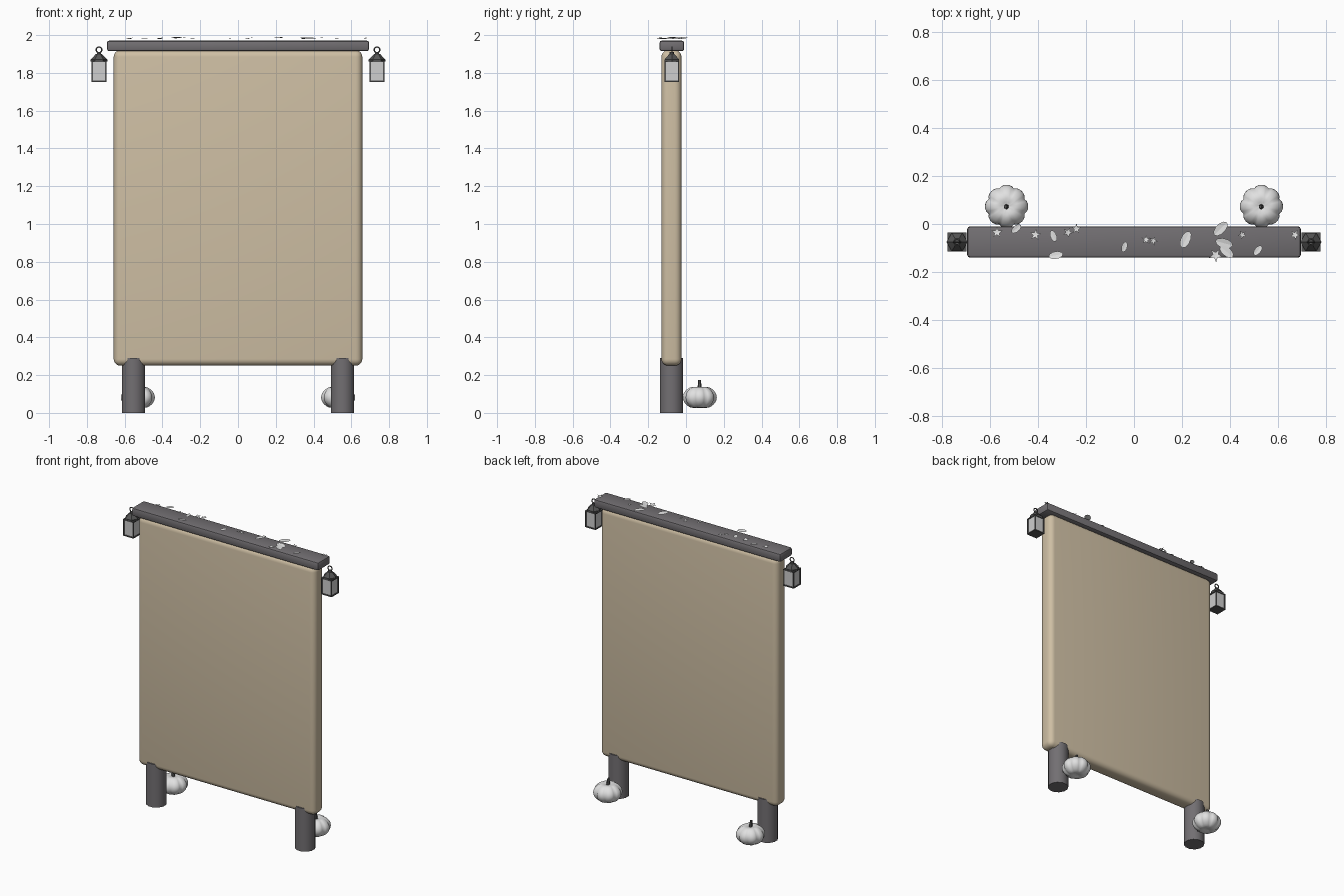
import bpy, bmesh, math, random
from mathutils import Matrix, Vector

cube = bpy.data.objects.get("Cube")
if cube:
    bpy.data.objects.remove(cube, do_unlink=True)
random.seed(4)


def material(name, r, g, b):
    m = bpy.data.materials.new(name)
    m.use_nodes = True
    m.diffuse_color = (r, g, b, 1)
    m.node_tree.nodes["Principled BSDF"].inputs["Base Color"].default_value = (r, g, b, 1)
    return m


tan = material("tan panel", 0.62, 0.52, 0.37)
wood = material("grey wood", 0.17, 0.16, 0.17)
metal = material("dark metal", 0.09, 0.09, 0.09)
glass = material("pale glass", 0.62, 0.62, 0.62)
pale = material("pale grey", 0.75, 0.75, 0.75)


def finish(bm, name, mat, smooth=None):
    mesh = bpy.data.meshes.new(name)
    bmesh.ops.recalc_face_normals(bm, faces=bm.faces)
    bm.to_mesh(mesh)
    bm.free()
    ob = bpy.data.objects.new(name, mesh)
    bpy.context.collection.objects.link(ob)
    mesh.materials.append(mat)
    if smooth:
        bpy.ops.object.select_all(action="DESELECT")
        ob.select_set(True)
        bpy.context.view_layer.objects.active = ob
        bpy.ops.object.shade_smooth_by_angle(angle=math.radians(smooth))
    return ob


def add_box(bm, centre, size):
    mat = Matrix.Translation(centre) @ Matrix.Diagonal((*size, 1))
    return bmesh.ops.create_cube(bm, size=1, matrix=mat)["verts"]


def add_cone(bm, x, y, z0, z1, r0, r1, sides, turn=0):
    mat = Matrix.Translation((x, y, (z0 + z1) / 2)) @ Matrix.Rotation(turn, 4, "Z")
    bmesh.ops.create_cone(bm, cap_ends=True, segments=sides, radius1=r0, radius2=r1,
                          depth=z1 - z0, matrix=mat)


def rounded_box(name, centre, size, radius, segments, mat):
    bm = bmesh.new()
    add_box(bm, centre, size)
    bmesh.ops.bevel(bm, geom=bm.edges[:], offset=radius, segments=segments,
                    profile=0.5, affect="EDGES")
    return finish(bm, name, mat, 35)


# Panel and top beam
Y = -0.075
rounded_box("panel", (0, Y - 0.002, 1.085), (1.316, 0.106, 1.67), 0.035, 5, tan)
rounded_box("top_beam", (0, Y, 1.943), (1.388, 0.13, 0.056), 0.012, 2, wood)


def leg(name, x):
    bm = bmesh.new()
    add_cone(bm, x, Y - 0.002, 0, 0.29, 0.064, 0.064, 12, math.pi / 12)
    finish(bm, name, wood, 40)


def pumpkin(name, x):
    # Ribbed, flattened sphere with dimpled poles
    bm = bmesh.new()
    bmesh.ops.create_uvsphere(bm, u_segments=48, v_segments=16, radius=1)
    for v in bm.verts:
        a = math.atan2(v.co.y, v.co.x)
        flat = math.hypot(v.co.x, v.co.y)
        rib = 0.89 + 0.11 * abs(math.cos(4 * a)) ** 0.6
        dimple = 1 - 0.28 * max(0, 1 - flat / 0.5)
        v.co = Vector((x + 0.09 * v.co.x * rib, 0.073 + 0.09 * v.co.y * rib,
                       0.082 + 0.064 * v.co.z * dimple))
    finish(bm, name, pale, 60)
    bm = bmesh.new()
    add_cone(bm, x, 0.072, 0.12, 0.175, 0.012, 0.007, 6)
    for v in bm.verts:
        if v.co.z > 0.15:
            v.co.x -= 0.005
    finish(bm, name + "_stem", metal, 40)


def lantern(name, x):
    bm = bmesh.new()
    add_box(bm, (x, Y, 1.808), (0.068, 0.068, 0.1))
    finish(bm, name + "_glass", glass)
    bm = bmesh.new()
    for z in (1.756, 1.86):
        add_box(bm, (x, Y, z), (0.078, 0.078, 0.007))
    for sx in (-1, 1):
        for sy in (-1, 1):
            add_box(bm, (x + sx * 0.035, Y + sy * 0.035, 1.808), (0.007, 0.007, 0.1))
    add_cone(bm, x, Y, 1.86, 1.871, 0.044, 0.044, 6, math.pi / 6)
    add_cone(bm, x, Y, 1.871, 1.9, 0.044, 0.016, 6, math.pi / 6)
    add_cone(bm, x, Y, 1.9, 1.91, 0.013, 0.011, 6)
    finish(bm, name + "_frame", metal)
    bpy.ops.mesh.primitive_torus_add(location=(x, Y, 1.922), rotation=(math.pi / 2, 0, 0),
                                     major_radius=0.015, minor_radius=0.0035,
                                     major_segments=16, minor_segments=6)
    ring = bpy.context.object
    ring.name = name + "_ring"
    ring.data.materials.append(metal)


for side, s in (("left", 1), ("right", -1)):
    leg(side + "_leg", s * 0.553)
    pumpkin(side + "_pumpkin", s * 0.53)
    lantern(side + "_lantern", s * 0.736)


def leaf(kind, x, y, length, degrees):
    # Star leaves alternate their radius, oval leaves are pointed ellipses
    bm = bmesh.new()
    points = []
    for i in range(10):
        a = math.tau * i / 10
        if kind == "star":
            r = length * (0.5 if i % 2 == 0 else 0.2)
            p = Vector((r * math.cos(a), r * math.sin(a), 0))
        else:
            p = Vector((length * 0.5 * math.cos(a), length * 0.27 * math.sin(a), 0))
        p.z = 0.12 * abs(p.y)
        points.append(bm.verts.new(p))
    hub = bm.verts.new((0, 0, 0))
    for i in range(10):
        bm.faces.new((hub, points[i], points[(i + 1) % 10]))
    tilt = Matrix.Rotation(random.uniform(-0.2, 0.2), 4, "X")
    place = Matrix.Translation((x, y, random.uniform(1.978, 1.986)))
    bm.transform(place @ Matrix.Rotation(math.radians(degrees), 4, "Z") @ tilt)
    finish(bm, kind + "_leaf", pale)


# Fallen leaves on the beam
stars = [(-.57, -.035, .05), (-.41, -.045, .05), (-.275, -.035, .045), (-.24, -.02, .045),
         (.05, -.065, .04), (.08, -.07, .04), (.34, -.13, .06), (.45, -.045, .04),
         (.67, -.045, .045)]
ovals = [(-.49, -.02, .05, 40), (-.335, -.05, .05, 110), (-.325, -.13, .06, 10),
         (-.04, -.095, .045, 75), (.215, -.065, .075, 65), (.36, -.02, .075, 45),
         (.375, -.08, .075, -15), (.385, -.115, .07, -40), (.515, -.11, .05, 50)]
for x, y, length in stars:
    leaf("star", x, y, length, random.uniform(0, 72))
for x, y, length, degrees in ovals:
    leaf("oval", x, y, length, degrees)
